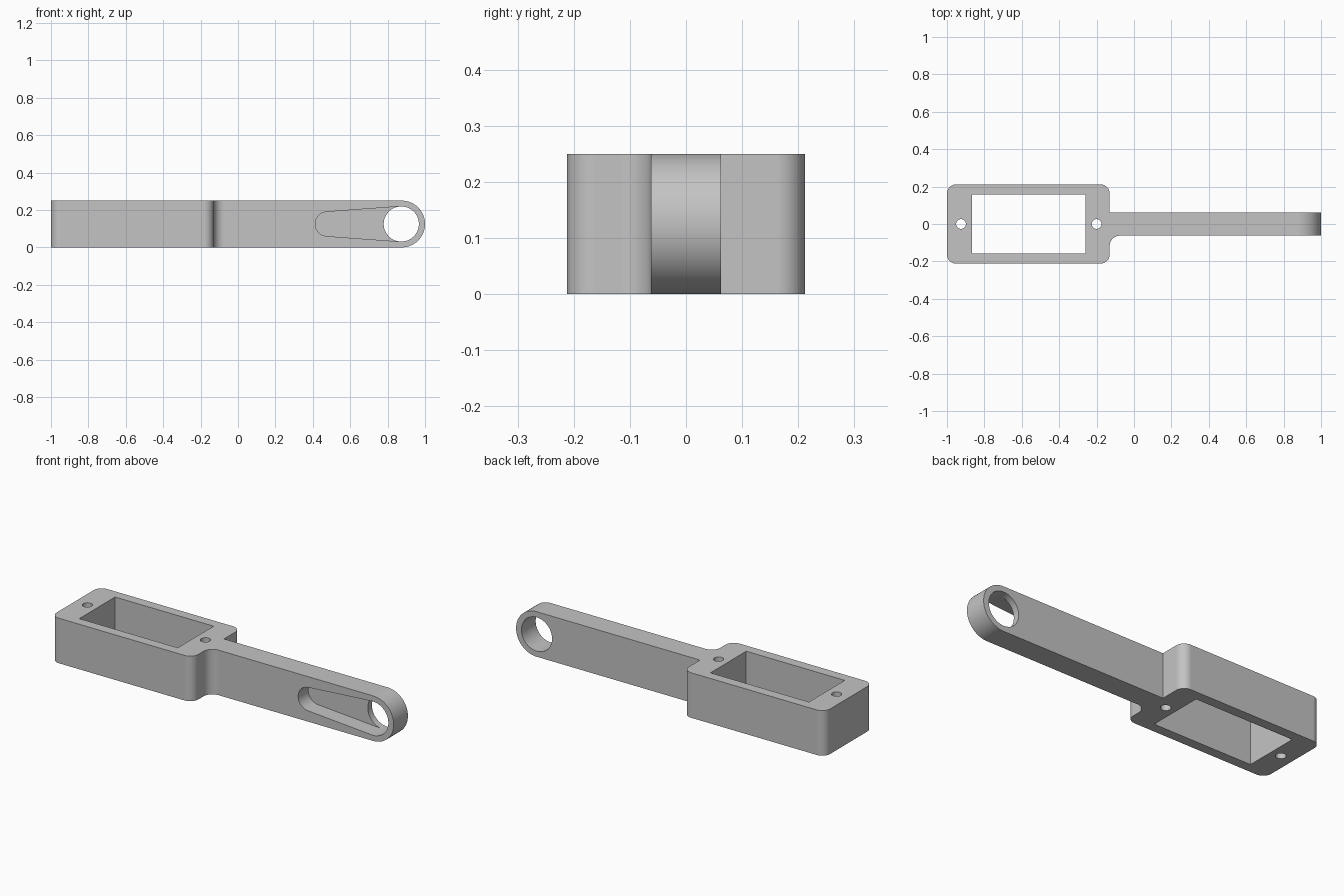
import bpy
import bmesh
from math import cos, sin, radians

cube = bpy.data.objects.get("Cube")
if cube:
    bpy.data.objects.remove(cube, do_unlink=True)

HEIGHT = 0.25
MID = HEIGHT / 2
ARM = 0.0625          # half thickness of the arm
STEP = 5.625          # angle between points on round parts

grey = bpy.data.materials.new("plain grey")
grey.use_nodes = True
colour = (0.55, 0.55, 0.55, 1)
grey.diffuse_color = colour
grey.node_tree.nodes["Principled BSDF"].inputs["Base Color"].default_value = colour


def arc(cx, cy, r, start, end):
    """Points along an arc, angles in degrees."""
    n = max(1, round(abs(end - start) / STEP))
    angles = [radians(start + (end - start) * i / n) for i in range(n + 1)]
    return [(cx + r * cos(a), cy + r * sin(a)) for a in angles]


def circle(cx, cy, r):
    return arc(cx, cy, r, 0, 360)[:-1]


def prism(name, points, low, high, along="z"):
    """Extrude a closed outline along z (x, y points) or y (x, z points)."""
    def place(p, d):
        return (p[0], p[1], d) if along == "z" else (p[0], d, p[1])
    bm = bmesh.new()
    rings = [[bm.verts.new(place(p, d)) for p in points] for d in (low, high)]
    for ring in rings:
        bm.faces.new(ring)
    n = len(points)
    for i in range(n):
        j = (i + 1) % n
        bm.faces.new((rings[0][i], rings[0][j], rings[1][j], rings[1][i]))
    bmesh.ops.recalc_face_normals(bm, faces=bm.faces)
    mesh = bpy.data.meshes.new(name)
    bm.to_mesh(mesh)
    bm.free()
    mesh.materials.append(grey)
    obj = bpy.data.objects.new(name, mesh)
    bpy.context.collection.objects.link(obj)
    return obj


def activate(obj):
    bpy.ops.object.select_all(action="DESELECT")
    obj.select_set(True)
    bpy.context.view_layer.objects.active = obj


def combine(target, cutter, operation="DIFFERENCE"):
    """Apply a boolean, then drop the cutter."""
    cutter.hide_render = True
    mod = target.modifiers.new("cut", "BOOLEAN")
    mod.operation = operation
    mod.solver = "EXACT"
    mod.object = cutter
    activate(target)
    bpy.ops.object.modifier_apply(modifier=mod.name)
    bpy.data.objects.remove(cutter, do_unlink=True)


# Plan outline: rounded frame, arm, and one fillet on the front side
CORNER, FILLET = 0.05, 0.055
LEFT, RIGHT, HALF = -1, -0.13, 0.212
x0, x1, yc = LEFT + CORNER, RIGHT - CORNER, HALF - CORNER
plan = arc(x0, -yc, CORNER, 180, 270)
plan += arc(x1, -yc, CORNER, 270, 360)
plan += arc(RIGHT + FILLET, -ARM - FILLET, FILLET, 180, 90)
plan += [(1.1, -ARM), (1.1, ARM), (RIGHT, ARM)]
plan += arc(x1, yc, CORNER, 0, 90)
plan += arc(x0, yc, CORNER, 90, 180)
bracket = prism("bracket_arm", plan, -0.1, HEIGHT + 0.1)

# Side outline: flat top and bottom with a rounded tip
side = [(-1.1, HEIGHT), (-1.1, 0)] + arc(1 - MID, MID, MID, -90, 90)
combine(bracket, prism("side_shape", side, -0.5, 0.5, "y"), "INTERSECT")

# Rectangular opening through the frame
window = [(-0.865, -0.157), (-0.26, -0.157), (-0.26, 0.157), (-0.865, 0.157)]
combine(bracket, prism("window_cutter", window, -0.1, 0.4))

# Screw holes at both ends of the opening
for x in (-0.925, -0.2):
    combine(bracket, prism("screw_cutter", circle(x, 0, 0.026), -0.1, 0.4))

# Tapered pocket in the front of the arm
HOLE_X, HOLE_R = 0.873, 0.094
FLOOR = 0.026
turn = 17 * STEP
pocket = arc(HOLE_X, MID, HOLE_R, -turn, turn)
pocket += arc(0.478, MID, 0.065, turn, 360 - turn)
combine(bracket, prism("pocket_cutter", pocket, -0.2, FLOOR, "y"))

# Round hole through the pocket floor
combine(bracket, prism("hole_cutter", circle(HOLE_X, MID, HOLE_R), 0, 0.2, "y"))

# Smooth rounded walls, crisp edges
activate(bracket)
bpy.ops.object.shade_smooth_by_angle(angle=radians(30))
weighted = bracket.modifiers.new("even shading", "WEIGHTED_NORMAL")
weighted.keep_sharp = True
